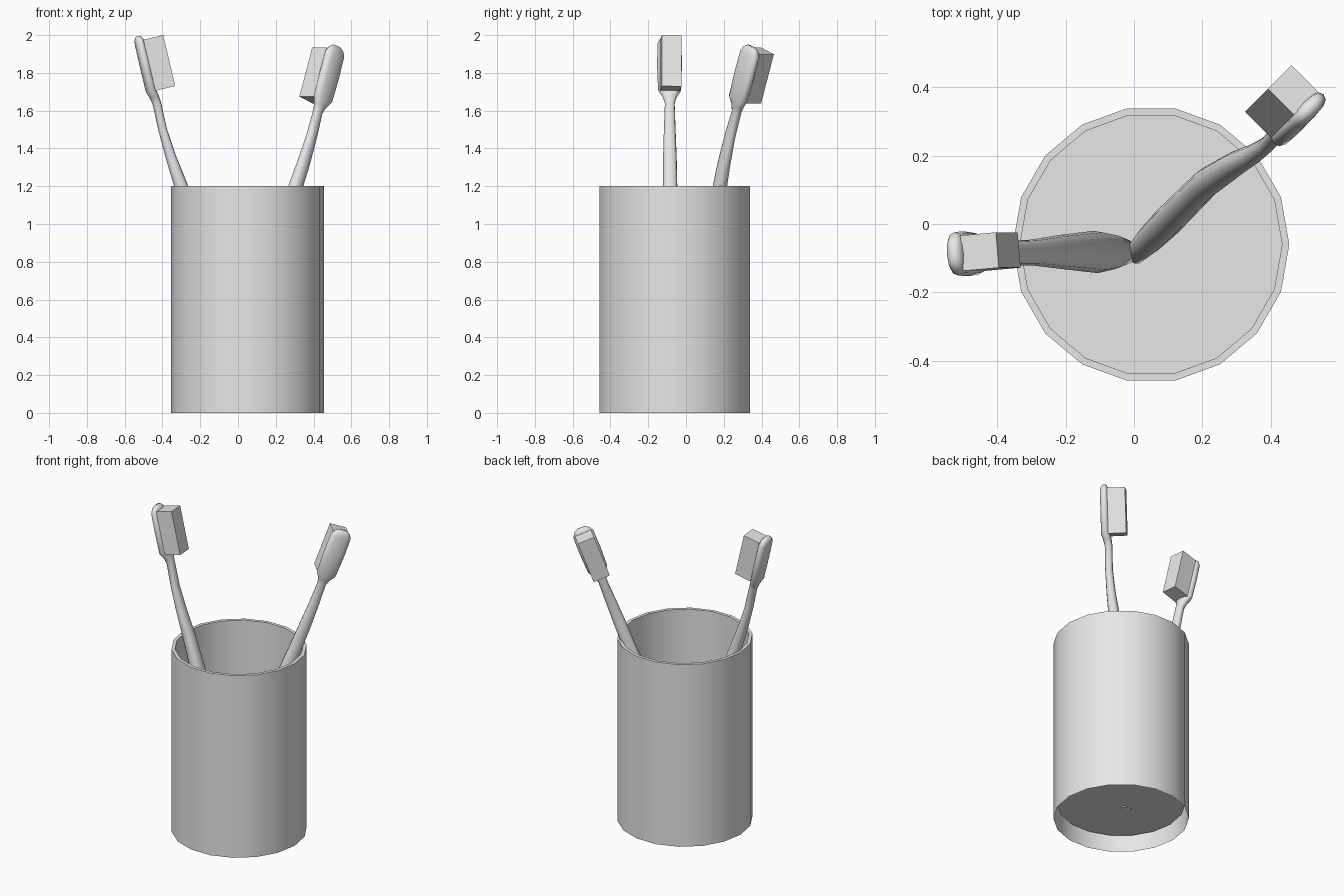
import bpy, bmesh, math
from mathutils import Matrix, Vector

if "Cube" in bpy.data.objects:
    bpy.data.objects.remove(bpy.data.objects["Cube"])

grey = bpy.data.materials.new("light_grey")
grey.use_nodes = True
colour = (0.8, 0.8, 0.8, 1)
grey.diffuse_color = colour
grey.node_tree.nodes["Principled BSDF"].inputs["Base Color"].default_value = colour


def finish(name, bm, smooth=None):
    """Turn a bmesh into a shaded object with the shared material."""
    bmesh.ops.recalc_face_normals(bm, faces=bm.faces)
    mesh = bpy.data.meshes.new(name)
    bm.to_mesh(mesh)
    bm.free()
    mesh.materials.append(grey)
    obj = bpy.data.objects.new(name, mesh)
    bpy.context.collection.objects.link(obj)
    if smooth:
        bpy.ops.object.select_all(action='DESELECT')
        obj.select_set(True)
        bpy.context.view_layer.objects.active = obj
        bpy.ops.object.shade_smooth_by_angle(angle=math.radians(smooth))
    return obj


def loft(bm, rings):
    """Bridge a list of equally sized point rings; return the vertex rings."""
    loops = [[bm.verts.new(p) for p in ring] for ring in rings]
    for low, high in zip(loops, loops[1:]):
        n = len(low)
        for i in range(n):
            j = (i + 1) % n
            bm.faces.new((low[i], low[j], high[j], high[i]))
    return loops


# Cup: outer wall open underneath, thin rim, inner wall and raised floor
SIDES = 18
CUP_X, CUP_Y = 0.05, -0.06
profile = [(0.405, 0), (0.405, 1.2), (0.384, 1.2), (0.384, 0.1)]
bm = bmesh.new()
angles = [math.tau * i / SIDES for i in range(SIDES)]
loops = loft(bm, [[(CUP_X + r * math.cos(a), CUP_Y + r * math.sin(a), z)
                   for a in angles] for r, z in profile])
bm.faces.new(loops[-1])
finish("cup", bm, 35)

# Brush body stations: height, bend, half width, half thickness
STATIONS = [
    (0.0, 0, 0.02, 0.018), (0.03, 0, 0.036, 0.032), (0.2, 0, 0.052, 0.041),
    (0.4, 0, 0.062, 0.045), (0.85, 0, 0.05, 0.042),
    (1.13, -0.02, 0.038, 0.036), (1.3, -0.038, 0.036, 0.028),
    (1.45, -0.047, 0.031, 0.023), (1.59, -0.045, 0.026, 0.023),
    (1.625, -0.05, 0.036, 0.025), (1.665, -0.06, 0.061, 0.028),
    (1.8, -0.06, 0.066, 0.028), (1.92, -0.06, 0.064, 0.027),
    (1.945, -0.06, 0.05, 0.023), (1.96, -0.06, 0.03, 0.013),
]


def section(s, bend, w, t, count=12):
    """Rounded-rectangle cross-section of the brush body."""
    def soft(v):
        return math.copysign(abs(v) ** 0.8, v)
    turns = [math.tau * i / count for i in range(count)]
    return [(bend + t * soft(math.cos(a)), w * soft(math.sin(a)), s) for a in turns]


def toothbrush(side, base, axis, bristle_hint):
    up = Vector(axis).normalized()
    across = up.cross(Vector(bristle_hint)).normalized()
    out = across.cross(up)
    place = Matrix((out, across, up)).transposed().to_4x4()
    place.translation = base

    # Handle and head
    bm = bmesh.new()
    loops = loft(bm, [section(*st) for st in STATIONS])
    bm.faces.new(loops[0])
    bm.faces.new(loops[-1])
    bm.transform(place)
    finish(side + "_brush_handle", bm, 60)

    # Bristle block
    bm = bmesh.new()
    box = Matrix.Translation((0.013, 0, 1.797)) @ Matrix.Diagonal((0.108, 0.104, 0.277, 1))
    bmesh.ops.create_cube(bm, size=1, matrix=place @ box)
    finish(side + "_brush_bristles", bm)


toothbrush("right", (-0.02, -0.082, 0.1), (-0.23, 0, 0.973), (1, 0.09, 0.23))
toothbrush("left", (0.002, -0.089, 0.1), (0.244, 0.244, 0.938), (-1, 1, 0))
